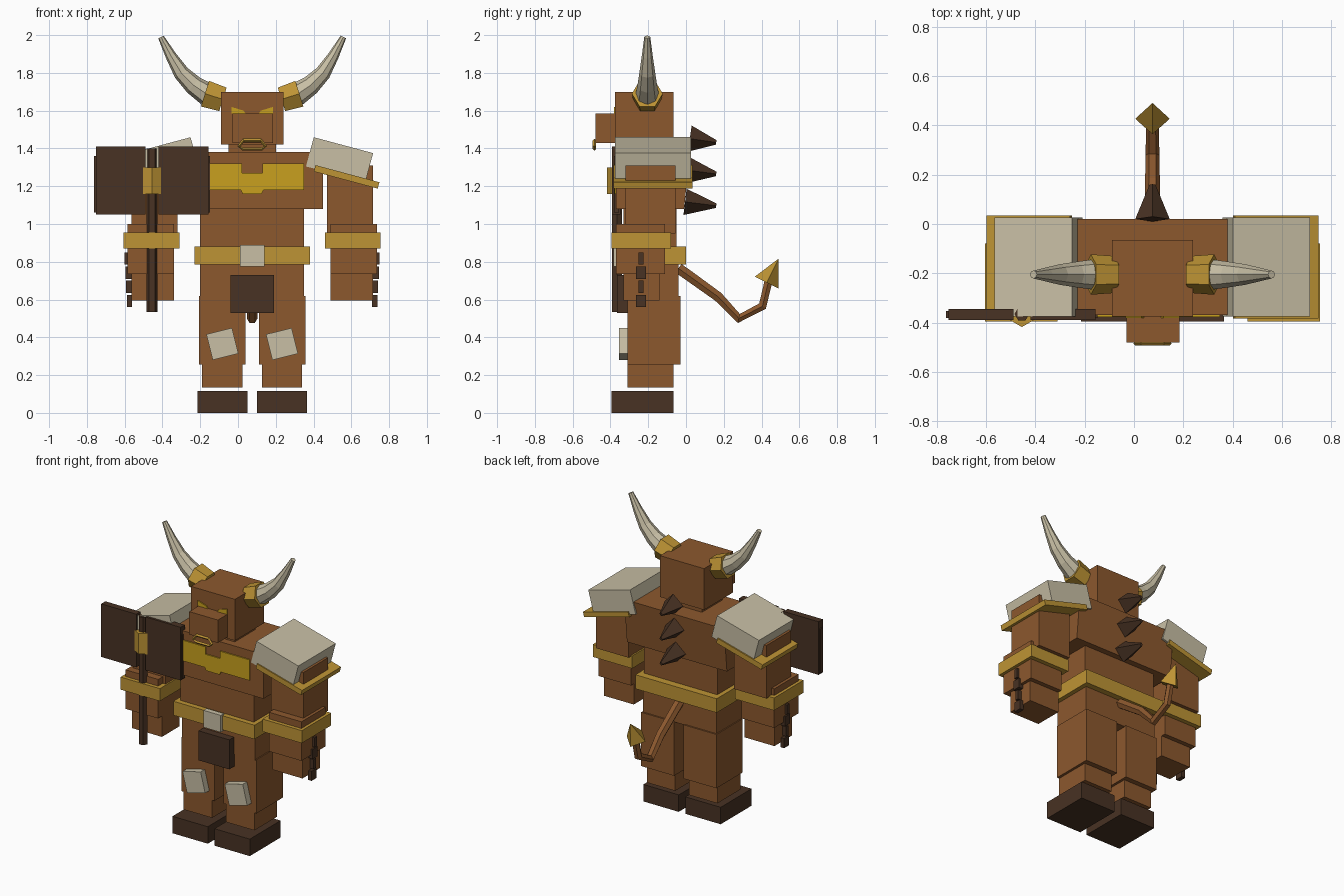
import bpy, bmesh, math
from mathutils import Vector, Matrix

cube = bpy.data.objects.get("Cube")
if cube:
    bpy.data.objects.remove(cube, do_unlink=True)

C = 0.075  # centre line of the body


def material(name, rgb):
    m = bpy.data.materials.new(name)
    m.use_nodes = True
    m.diffuse_color = (*rgb, 1)
    bsdf = next(n for n in m.node_tree.nodes if n.type == 'BSDF_PRINCIPLED')
    bsdf.inputs["Base Color"].default_value = (*rgb, 1)
    return m


HIDE = material("brown hide", (0.262, 0.098, 0.027))
GOLD = material("gold", (0.515, 0.296, 0.035))
YELLOW = material("bright gold", (0.578, 0.352, 0.013))
BONE = material("pale bone", (0.578, 0.521, 0.376))
DARK = material("dark brown", (0.065, 0.032, 0.017))


def finish(name, bm, mat):
    bmesh.ops.recalc_face_normals(bm, faces=bm.faces)
    me = bpy.data.meshes.new(name)
    bm.to_mesh(me)
    bm.free()
    me.materials.append(mat)
    ob = bpy.data.objects.new(name, me)
    bpy.context.collection.objects.link(ob)
    return ob


def box(name, x, y, z, mat, tilt=0):
    """Box from (min, max) pairs, tilted in degrees about its own depth axis."""
    bm = bmesh.new()
    bmesh.ops.create_cube(bm, size=1)
    bm.transform(Matrix.Diagonal((x[1] - x[0], y[1] - y[0], z[1] - z[0], 1)))
    bm.transform(Matrix.Rotation(math.radians(tilt), 4, 'Y'))
    mid = [(a + b) / 2 for a, b in (x, y, z)]
    bm.transform(Matrix.Translation(mid))
    return finish(name, bm, mat)


def side_box(name, s, x, y, z, mat, tilt=0):
    """Box whose x range is measured outward from the centre line."""
    xs = sorted((C + s * x[0], C + s * x[1]))
    return box(name, xs, y, z, mat, s * tilt)


def tube(name, pts, radii, sides, axis, mat, closed=False):
    """Faceted tube along a planar path; axis is the normal of that plane."""
    bm = bmesh.new()
    pts, n = [Vector(p) for p in pts], Vector(axis)
    count, rings = len(pts), []
    for i, p in enumerate(pts):
        if closed:
            t = pts[(i + 1) % count] - pts[i - 1]
        else:
            t = pts[min(i + 1, count - 1)] - pts[max(i - 1, 0)]
        b = t.normalized().cross(n)
        angles = [math.tau * k / sides for k in range(sides)]
        rings.append([bm.verts.new(p + radii[i] * (math.cos(a) * n + math.sin(a) * b))
                      for a in angles])
    for i in range(count if closed else count - 1):
        r, q = rings[i], rings[(i + 1) % count]
        for k in range(sides):
            j = (k + 1) % sides
            bm.faces.new((r[k], r[j], q[j], q[k]))
    if not closed:
        bm.faces.new(rings[0])
        bm.faces.new(rings[-1])
    return finish(name, bm, mat)


def plate(name, outline, y, thick, mat):
    """Thin upright plate from an (x, z) outline."""
    bm = bmesh.new()
    f = bm.faces.new([bm.verts.new((x, y, z)) for x, z in outline])
    out = bmesh.ops.extrude_face_region(bm, geom=[f])["geom"]
    verts = [v for v in out if isinstance(v, bmesh.types.BMVert)]
    bmesh.ops.translate(bm, verts=verts, vec=(0, thick, 0))
    return finish(name, bm, mat)


X, Y = (1, 0, 0), (0, 1, 0)

# Head and torso
box("head", (-0.09, 0.24), (-0.375, -0.065), (1.42, 1.70), HIDE)
box("snout", (-0.03, 0.185), (-0.48, -0.36), (1.43, 1.585), HIDE)
box("neck", (-0.05, 0.20), (-0.32, -0.10), (1.36, 1.43), HIDE)
chest = box("chest", (-0.30, 0.45), (-0.37, 0.02), (1.08, 1.38), HIDE)
for v in chest.data.vertices:
    if v.co.z < 1.2 and v.co.y > -0.1:
        v.co.y -= 0.03
box("abdomen", (-0.20, 0.35), (-0.33, -0.05), (0.85, 1.09), HIDE)
box("pelvis", (-0.20, 0.35), (-0.315, -0.04), (0.615, 0.86), HIDE)

# Chest plate with a notch above and a tab below
half = [(0.055, 1.27), (0.055, 1.32), (0.275, 1.32), (0.275, 1.18), (0.06, 1.18), (0.05, 1.16)]
outline = [(C + x, z) for x, z in half] + [(C - x, z) for x, z in reversed(half)]
plate("chest_plate", outline, -0.378, 0.009, YELLOW)

# Nose ring
ring = [(0.07, 1.412), (0.045, 1.443), (-0.045, 1.443),
        (-0.07, 1.412), (-0.05, 1.397), (0.05, 1.397)]
tube("nose_ring", [(C + x, -0.485, z) for x, z in ring], [0.009] * 6, 4, Y, GOLD, True)

# Belt, buckle and loincloth
box("belt", (-0.23, 0.38), (-0.365, 0.0), (0.785, 0.88), GOLD)
box("buckle", (0.01, 0.14), (-0.385, -0.35), (0.775, 0.89), BONE)
box("loincloth", (-0.04, 0.19), (-0.365, -0.31), (0.53, 0.73), DARK)

# Paired parts
for s, side in ((1, "left"), (-1, "right")):
    eye = [(0.035, 1.585), (0.045, 1.60), (0.11, 1.62), (0.11, 1.585)]
    plate(side + "_eye", [(C + s * x, z) for x, z in eye], -0.382, 0.009, YELLOW)

    # Horn and its collar
    collar = [(0.155, 1.66), (0.25, 1.69)]
    tube(side + "_horn_collar", [(C + s * x, -0.205, z) for x, z in collar],
         [0.075, 0.082], 6, Y, GOLD)
    horn = [(0.235, 1.685), (0.31, 1.735), (0.375, 1.80), (0.43, 1.89), (0.483, 1.99)]
    tube(side + "_horn", [(C + s * x, -0.205, z) for x, z in horn],
         [0.062, 0.052, 0.042, 0.029, 0.016], 8, Y, BONE)

    # Shoulder guard
    side_box(side + "_shoulder_pad", s, (0.30, 0.625), (-0.375, 0.026), (1.26, 1.42), BONE, 15)
    side_box(side + "_shoulder_trim", s, (0.325, 0.675), (-0.383, 0.035), (1.232, 1.267), GOLD, 15)

    # Arm
    side_box(side + "_upper_arm", s, (0.395, 0.64), (-0.32, -0.055), (0.95, 1.31), HIDE)
    side_box(side + "_forearm", s, (0.415, 0.66), (-0.37, -0.11), (0.735, 1.0), HIDE)
    side_box(side + "_bracelet", s, (0.385, 0.68), (-0.395, -0.08), (0.87, 0.955), GOLD)
    side_box(side + "_hand", s, (0.415, 0.64), (-0.33, -0.14), (0.595, 0.735), HIDE)

    # Chain hanging beside the hand
    for i in range(4):
        w = 0.027 if i % 2 else 0.013
        top = 0.85 - 0.075 * i
        side_box(side + "_chain_link", s, (0.635, 0.675 - 0.004 * i),
                 (-0.238 - w, -0.238 + w), (top - 0.065, top), DARK)

    # Leg
    side_box(side + "_thigh", s, (0.035, 0.282), (-0.31, -0.03), (0.255, 0.62), HIDE)
    side_box(side + "_shin", s, (0.052, 0.265), (-0.31, -0.065), (0.135, 0.26), HIDE)
    side_box(side + "_hoof", s, (0.025, 0.29), (-0.395, -0.065), (0, 0.115), DARK)
    knee = C + s * 0.158
    box(side + "_knee_pad", (knee - 0.07, knee + 0.07), (-0.355, -0.30), (0.295, 0.435), BONE, -14)

# Back spikes
for y, z in ((0.02, 1.452), (0.008, 1.285), (-0.005, 1.117)):
    tube("back_spike", [(C, y, z), (C, 0.16, z - 0.02)], [0.07, 0.012], 4, X, DARK)

# Tail
path = [(-0.04, 0.765), (0.01, 0.73), (0.17, 0.615), (0.28, 0.50), (0.405, 0.565), (0.435, 0.69)]
tube("tail", [(C, y, z) for y, z in path], [0.032, 0.032, 0.03, 0.028, 0.026, 0.024], 6, X, HIDE)
tube("tail_tip", [(C, 0.427, 0.69), (C, 0.49, 0.815)], [0.07, 0.001], 4, X, GOLD)

# Double axe
A = -0.455
tube("axe_handle", [(A, -0.365, 0.535), (A, -0.365, 1.40)], [0.03] * 2, 6, X, DARK)
tube("axe_collar", [(A, -0.36, 1.16), (A, -0.36, 1.30)], [0.058] * 2, 6, Y, GOLD)
for s in (1, -1):
    for part, a, b, d, lo, hi in (("blade", 0.035, 0.298, 0.0225, 1.05, 1.41),
                                  ("edge", 0.29, 0.307, 0.014, 1.06, 1.36)):
        xs = sorted((A + s * a, A + s * b))
        box("axe_" + part, xs, (-0.368 - d, -0.368 + d), (lo, hi), DARK)
box("axe_bridge", (A - 0.05, A + 0.05), (-0.38, -0.355), (1.17, 1.29), DARK)
